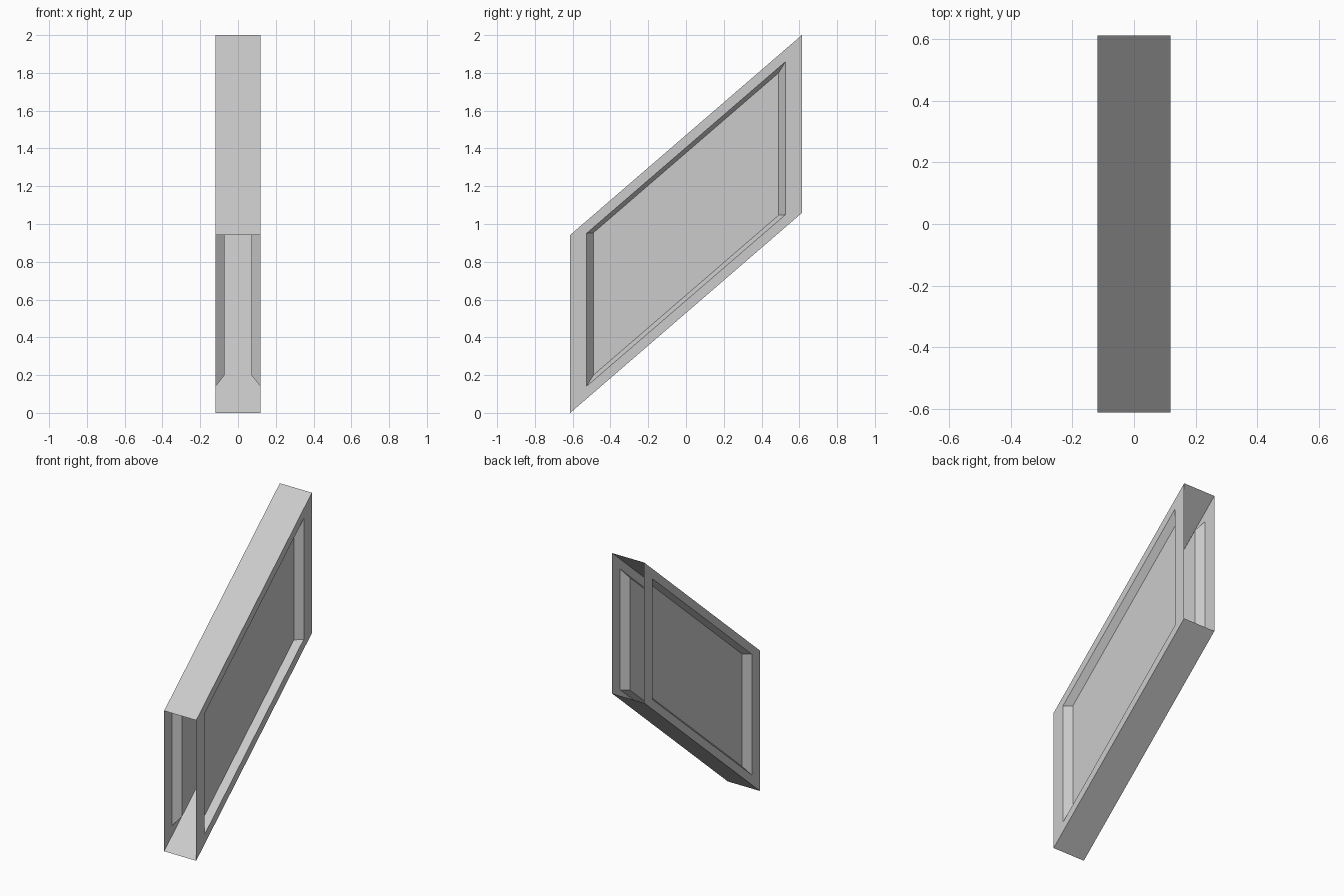
import bpy, bmesh

if "Cube" in bpy.data.objects:
    bpy.data.objects.remove(bpy.data.objects["Cube"])

HALF_X, PANEL_X = 0.119, 0.071
# Slanted side outline in (y, z)
OUTLINE = [(-0.613, 0.0), (0.613, 1.058), (0.613, 2.0), (-0.613, 0.942)]


def ring(bm, x, scale):
    """Outline scaled about the centre, placed at x."""
    return [bm.verts.new((x, y * scale, 1 + (z - 1) * scale)) for y, z in OUTLINE]


def bridge(bm, a, b, sides=range(4)):
    for i in sides:
        j = (i + 1) % 4
        bm.faces.new((a[i], a[j], b[j], b[i]))


bm = bmesh.new()
edges = []
# Side walls: flat border, slanted recess, sunken panel
for s in (1, -1):
    outer = ring(bm, s * HALF_X, 1.0)
    lip = ring(bm, s * HALF_X, 0.86)
    panel = ring(bm, s * PANEL_X, 0.80)
    bridge(bm, outer, lip)
    bridge(bm, lip, panel)
    bm.faces.new(panel)
    edges.append(outer)
# Sloping bottom and top sheets; the front and back ends stay open
bridge(bm, edges[0], edges[1], (0, 2))
bmesh.ops.recalc_face_normals(bm, faces=bm.faces[:])
# Make the bottom sheet (and so the whole shell) face outward
bm.normal_update()
bottom = min(bm.faces, key=lambda f: f.calc_center_median().z if abs(f.normal.x) < 0.1 and f.calc_area() > 0.3 else 9)
if bottom.normal.z > 0:
    bmesh.ops.reverse_faces(bm, faces=bm.faces[:])

mesh = bpy.data.meshes.new("slanted_railing_shell")
bm.to_mesh(mesh)
bm.free()
obj = bpy.data.objects.new("slanted_railing_shell", mesh)
bpy.context.collection.objects.link(obj)
